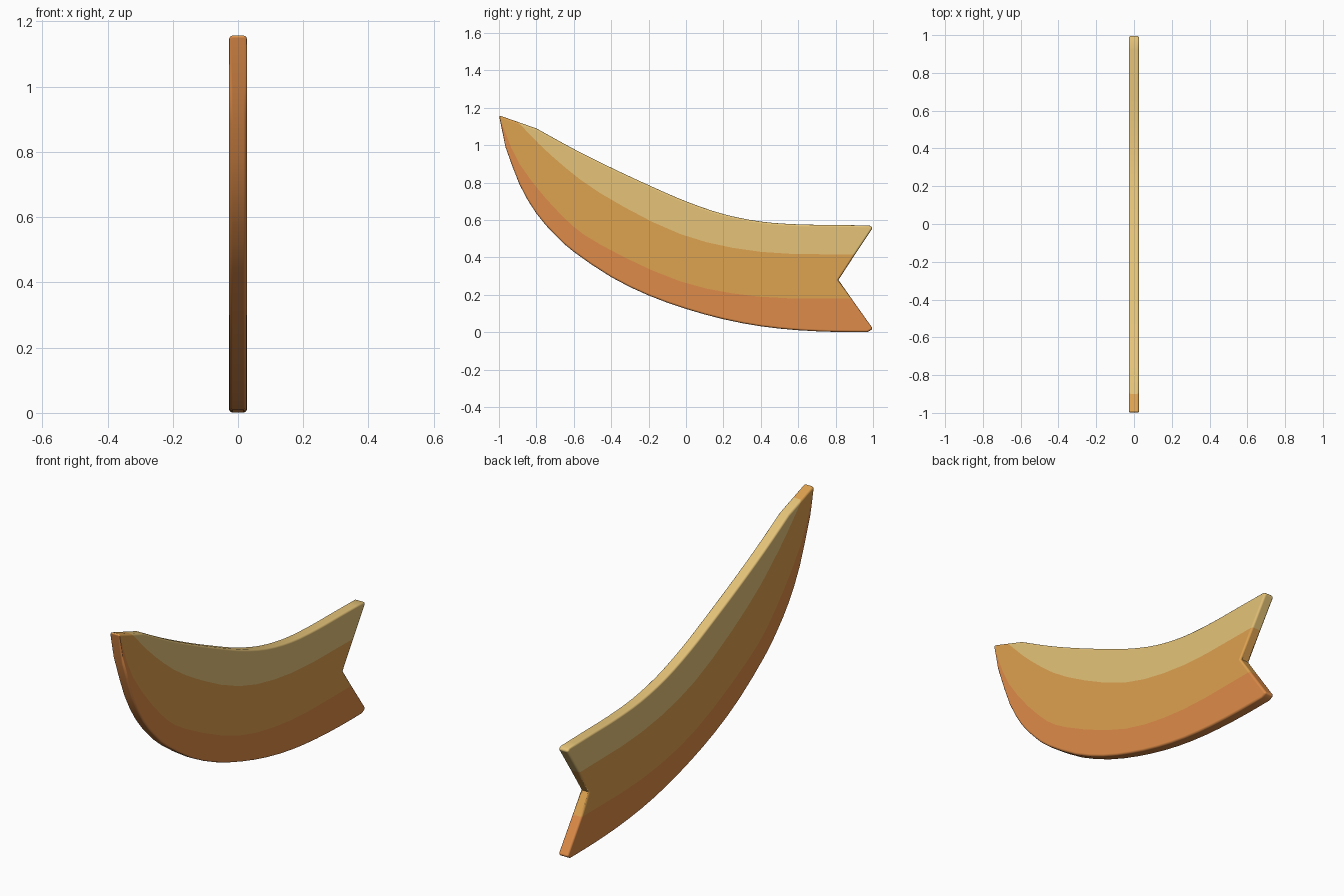
import bpy, bmesh, math
from mathutils import Vector

if "Cube" in bpy.data.objects:
    bpy.data.objects.remove(bpy.data.objects["Cube"])

HALF = 0.0275  # half thickness


def smooth(pts, n=3):
    """Catmull-Rom curve through (y, z) points."""
    p = [Vector(q) for q in pts]
    p = [2 * p[0] - p[1]] + p + [2 * p[-1] - p[-2]]
    out = []
    for a, b, c, d in zip(p, p[1:], p[2:], p[3:]):
        for i in range(n):
            t = i / n
            out.append(0.5 * (2 * b + (c - a) * t + (2 * a - 5 * b + 4 * c - d) * t**2
                              + (3 * b - a - 3 * c + d) * t**3))
    return out + [p[-2]]


def material(name, rgb):
    m = bpy.data.materials.new(name)
    m.diffuse_color = (*rgb, 1)
    m.use_nodes = True
    m.node_tree.nodes["Principled BSDF"].inputs["Base Color"].default_value = m.diffuse_color
    return m


# long curves of the side profile, from the tip to the forked end
tip, split, notch = Vector((-1, 1.16)), Vector((-0.9, 1.125)), Vector((0.815, 0.28))
top = [split] + smooth([(-0.8, 1.09), (-0.6, 0.98), (-0.4, 0.88), (-0.2, 0.787), (0, 0.70),
                        (0.2, 0.632), (0.4, 0.592), (0.6, 0.577), (0.8, 0.574),
                        (0.98, 0.571)]) + [Vector((1, 0.56))]
upper = smooth([split, (-0.72, 0.945), (-0.46, 0.745), (-0.03, 0.525),
                (0.4, 0.43), (0.903, 0.415)])
lower = smooth([tip, (-0.89, 0.90), (-0.67, 0.63), (-0.46, 0.47), (-0.03, 0.272),
                (0.395, 0.19), (0.885, 0.18)])
bottom = [tip] + smooth([(-0.965, 0.99), (-0.89, 0.79), (-0.8, 0.635), (-0.7, 0.52),
                         (-0.6, 0.43), (-0.4, 0.295), (-0.2, 0.197), (0, 0.125),
                         (0.2, 0.07), (0.4, 0.032), (0.6, 0.011), (0.8, 0.002),
                         (0.97, 0.001)], 2) + [Vector((1, 0.018))]

# three colour bands, each a closed outline
bands = [top + upper[:0:-1],
         [tip] + upper + [notch] + lower[:0:-1],
         lower + bottom[:0:-1]]

bm = bmesh.new()
for i, outline in enumerate(bands):
    face = bm.faces.new([bm.verts.new((-HALF, q.x, q.y)) for q in outline])
    face.material_index = i
bmesh.ops.remove_doubles(bm, verts=bm.verts, dist=1e-4)

# thicken: copy the bands to the other side and wall the outer border
border = [(e, e.link_faces[0].material_index) for e in bm.edges if len(e.link_faces) == 1]
dup = bmesh.ops.duplicate(bm, geom=bm.verts[:] + bm.edges[:] + bm.faces[:])
vmap = dup["vert_map"]
for v in [g for g in dup["geom"] if isinstance(g, bmesh.types.BMVert)]:
    v.co.x = HALF
for e, mat in border:
    a, b = e.verts
    bm.faces.new((a, b, vmap[b], vmap[a])).material_index = mat
bmesh.ops.recalc_face_normals(bm, faces=bm.faces)

mesh = bpy.data.meshes.new("curved_fin")
bm.to_mesh(mesh)
bm.free()
fin = bpy.data.objects.new("curved_fin", mesh)
bpy.context.collection.objects.link(fin)
for m in (material("pale_gold", (0.79, 0.55, 0.19)),
          material("amber", (0.73, 0.36, 0.08)),
          material("orange", (0.73, 0.26, 0.065))):
    mesh.materials.append(m)

# softly rounded rim
bpy.context.view_layer.objects.active = fin
fin.select_set(True)
bpy.ops.object.shade_smooth_by_angle(angle=math.radians(40))
bev = fin.modifiers.new("rounded_rim", "BEVEL")
bev.width = 0.011
bev.segments = 3
bev.limit_method = "ANGLE"
bev.angle_limit = math.radians(85)
bev.use_clamp_overlap = False
bev.harden_normals = True
